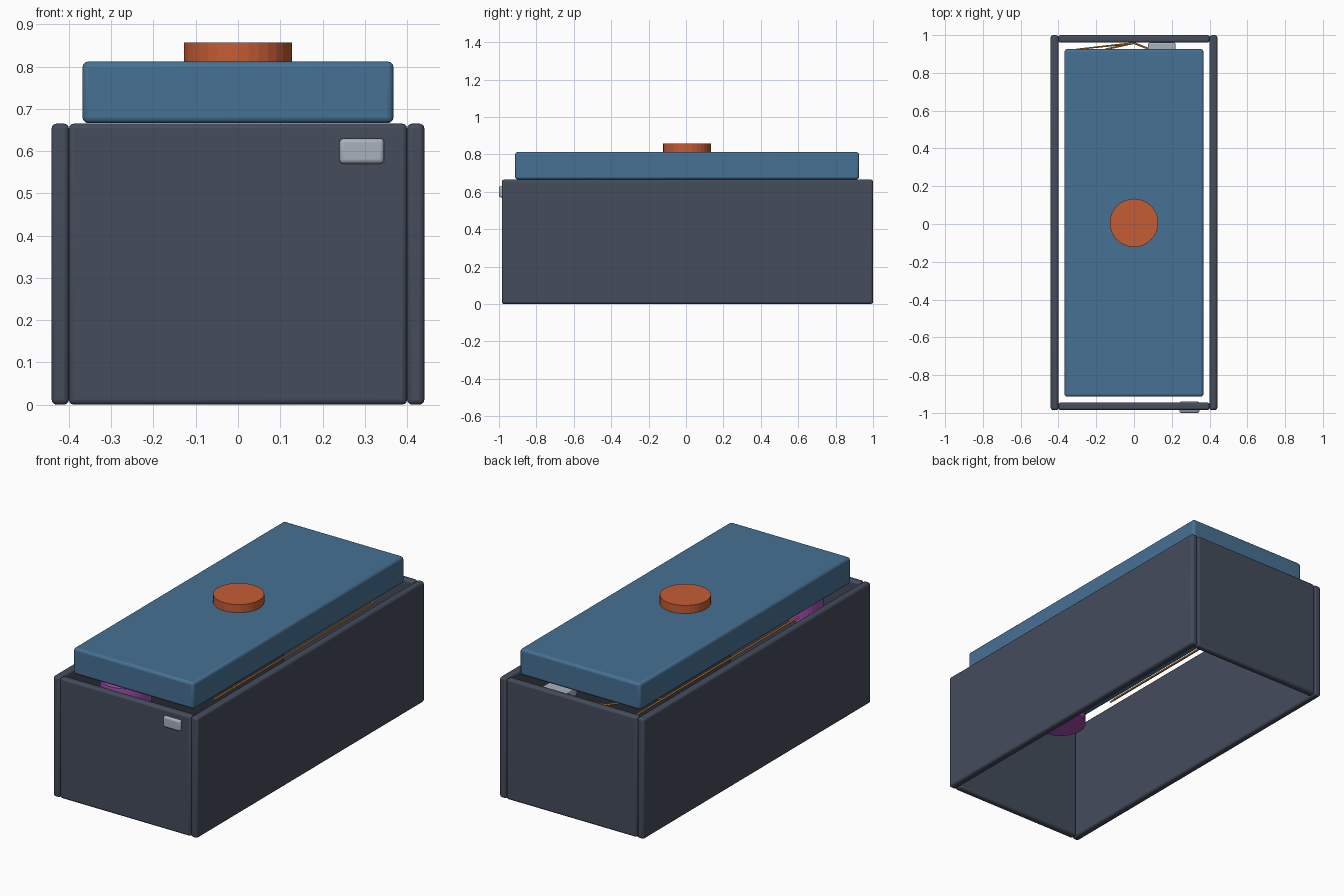
import bpy
import math

if "Cube" in bpy.data.objects:
    bpy.data.objects.remove(bpy.data.objects["Cube"])


def material(name, rgb):
    m = bpy.data.materials.new(name)
    m.diffuse_color = (*rgb, 1)
    m.use_nodes = True
    m.node_tree.nodes["Principled BSDF"].inputs["Base Color"].default_value = m.diffuse_color
    return m


SLATE = material("slate", (0.058, 0.072, 0.105))
BLUE = material("steel_blue", (0.062, 0.165, 0.295))
RUST = material("rust_orange", (0.56, 0.108, 0.034))
COPPER = material("copper", (0.62, 0.23, 0.03))
PURPLE = material("purple", (0.38, 0.08, 0.44))
SILVER = material("silver", (0.40, 0.44, 0.51))


def box(name, lo, hi, mat, bevel):
    """Rounded box between two corners."""
    bpy.ops.mesh.primitive_cube_add(
        size=1, location=[(a + b) / 2 for a, b in zip(lo, hi)])
    ob = bpy.context.object
    ob.name = name
    ob.scale = [b - a for a, b in zip(lo, hi)]
    bpy.ops.object.transform_apply(location=False, rotation=False, scale=True)
    mod = ob.modifiers.new("bevel", 'BEVEL')
    mod.width = bevel
    mod.segments = 3
    ob.data.materials.append(mat)
    bpy.ops.object.shade_smooth_by_angle(angle=math.radians(35))
    return ob


def disc(name, x, y, z0, z1, radius, mat):
    """Upright cylinder with flat facets."""
    bpy.ops.mesh.primitive_cylinder_add(
        vertices=32, radius=radius, depth=z1 - z0, location=(x, y, (z0 + z1) / 2))
    ob = bpy.context.object
    ob.name = name
    ob.data.materials.append(mat)
    return ob


def wire(name, points, radius=0.005):
    """Thin wire through a few points."""
    cu = bpy.data.curves.new(name, 'CURVE')
    cu.dimensions = '3D'
    cu.bevel_depth = radius
    cu.bevel_resolution = 1
    cu.use_fill_caps = True
    sp = cu.splines.new('POLY')
    sp.points.add(len(points) - 1)
    for p, co in zip(sp.points, points):
        p.co = (*co, 1)
    cu.materials.append(mat := COPPER)
    bpy.context.collection.objects.link(bpy.data.objects.new(name, cu))


# Open case: two long side walls and two end walls, no floor
H = 0.665
for side, s in (("left", -1), ("right", 1)):
    x0, x1 = sorted((s * 0.40, s * 0.441))
    box(side + "_wall", (x0, -0.985, 0), (x1, 1.0, H), SLATE, 0.012)
box("front_wall", (-0.40, -0.985, 0), (0.40, -0.945, H), SLATE, 0.012)
box("back_wall", (-0.40, 0.96, 0), (0.40, 1.0, H), SLATE, 0.012)

# Raised lid with a round button
box("lid", (-0.368, -0.914, 0.666), (0.368, 0.926, 0.812), BLUE, 0.014)
disc("button", 0, 0.006, 0.79, 0.857, 0.128, RUST)

# Connector through the front wall and small module inside the back wall
box("front_connector", (0.24, -1.0, 0.57), (0.346, -0.94, 0.63), SILVER, 0.01)
box("inner_module", (0.075, 0.84, 0.60), (0.22, 0.96, 0.65), SILVER, 0.008)

# Round motor under the lid near the front
disc("motor", -0.146, -0.77, 0.51, 0.65, 0.13, PURPLE)

# Wires along both sides, meeting at the middle of the back wall
wire("left_wire", [(-0.30, -0.55, 0.60), (-0.30, 0.925, 0.60), (0, 0.958, 0.65)])
wire("left_wire_inner", [(-0.28, -0.5, 0.585), (-0.28, 0.6, 0.585),
                         (-0.15, 0.925, 0.64), (0, 0.958, 0.65)])
wire("right_wire", [(0.30, -0.64, 0.60), (0.30, 0.75, 0.60),
                    (0.07, 0.93, 0.64), (0, 0.958, 0.65)])
